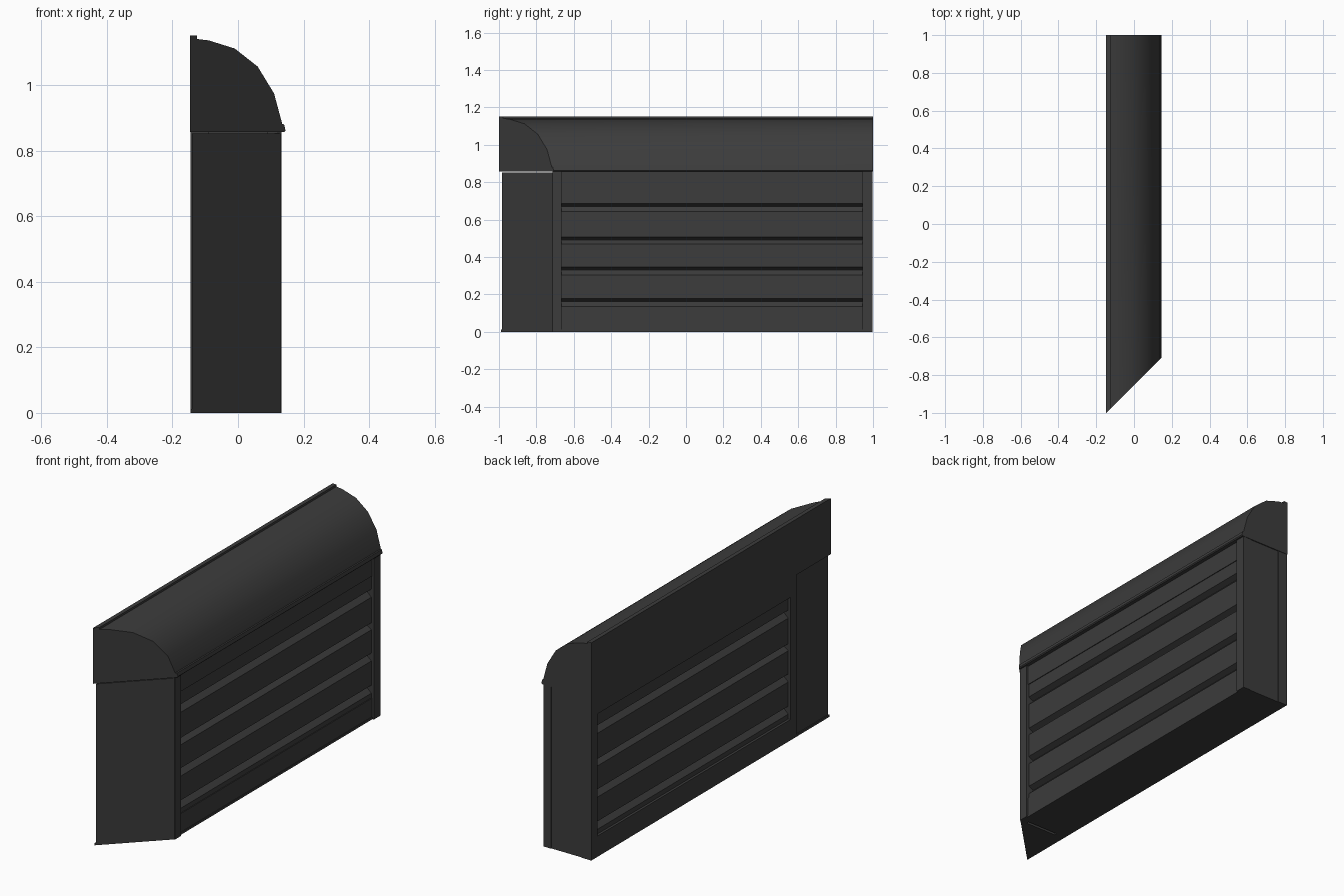
import bpy, bmesh

if "Cube" in bpy.data.objects:
    bpy.data.objects.remove(bpy.data.objects["Cube"])

mat = bpy.data.materials.new("dark_grey")
mat.diffuse_color = (0.045, 0.045, 0.045, 1)
mat.use_nodes = True
mat.node_tree.nodes["Principled BSDF"].inputs["Base Color"].default_value = mat.diffuse_color


def finish(name, bm):
    bmesh.ops.recalc_face_normals(bm, faces=bm.faces)
    me = bpy.data.meshes.new(name)
    bm.to_mesh(me)
    bm.free()
    ob = bpy.data.objects.new(name, me)
    me.materials.append(mat)
    bpy.context.collection.objects.link(ob)
    return ob


def loft(name, bottom, top):
    """Closed prism between two matching outlines."""
    bm = bmesh.new()
    a = [bm.verts.new(p) for p in bottom]
    b = [bm.verts.new(p) for p in top]
    n = len(a)
    bm.faces.new(a)
    bm.faces.new(b[::-1])
    for i in range(n):
        j = (i + 1) % n
        bm.faces.new((a[i], a[j], b[j], b[i]))
    return finish(name, bm)


def along_y(name, profile, start, end):
    """Extrude an x-z profile in y; start is a function of x (for the mitre)."""
    return loft(name, [(x, start(x), z) for x, z in profile],
                [(x, end, z) for x, z in profile])


def box(name, x0, x1, y0, y1, z0, z1):
    return along_y(name, [(x0, z0), (x1, z0), (x1, z1), (x0, z1)], lambda x: y0, y1)


BACK, FRONT, RIM = -0.145, 0.133, 0.857

# curved hood with back ridge and front lip, mitred at one end
hood_profile = [(-0.147, 1.152), (-0.125, 1.152), (-0.125, 1.141), (-0.09, 1.137),
                (-0.01, 1.112), (0.06, 1.057), (0.11, 0.975), (0.135, 0.882),
                (0.141, 0.88), (0.145, 0.862), (0.141, RIM), (-0.147, RIM)]
hood = along_y("hood", hood_profile, lambda x: x - 0.853, 1.0)
bpy.context.view_layer.objects.active = hood
hood.select_set(True)
bpy.ops.object.shade_smooth_by_angle()

# triangular mitred end section, with a thin gap below the hood
plan = [(-0.14, -0.985), (0.13, -0.715), (0.13, -0.7), (-0.14, -0.7)]
loft("mitred_end", [(x, y, 0.012) for x, y in plan], [(x, y, 0.852) for x, y in plan])
base_plan = [(BACK, -0.99), (0.13, -0.715), (BACK, -0.715)]
loft("mitred_floor", [(x, y, 0.0) for x, y in base_plan],
     [(x, y, 0.012) for x, y in base_plan])

# posts at both ends of each long side
for label, y0, y1 in (("mitre", -0.715, -0.665), ("square", 0.945, 0.998)):
    box(label + "_front_post", 0.09, FRONT, y0, y1, 0, RIM)
    box(label + "_back_post", BACK, -0.09, y0, y1, 0, RIM)

# square end wall and floor
box("end_wall", -0.14, 0.128, 0.95, 0.995, 0.0, RIM)
box("floor", -0.14, 0.125, -0.7, 0.96, 0.0, 0.012)

# plain rails above and below the slats
for label, z0, z1 in (("upper", 0.755, RIM), ("lower", 0.0, 0.11)):
    box(label + "_rail", BACK, 0.122, -0.665, 0.945, z0, z1)

# slatted panels on both long sides, one grooved profile
side = [(0.118, 0.755)]
for hi, lo in ((0.685, 0.642), (0.507, 0.47), (0.347, 0.305), (0.177, 0.135)):
    side += [(0.118, hi), (0.09, hi - 0.014), (0.09, hi - 0.016), (0.118, lo)]
side.append((0.118, 0.11))
back_side = [(-x - 0.014, z) for x, z in reversed(side)]
along_y("slatted_panels", side + back_side, lambda x: -0.665, 0.945)
